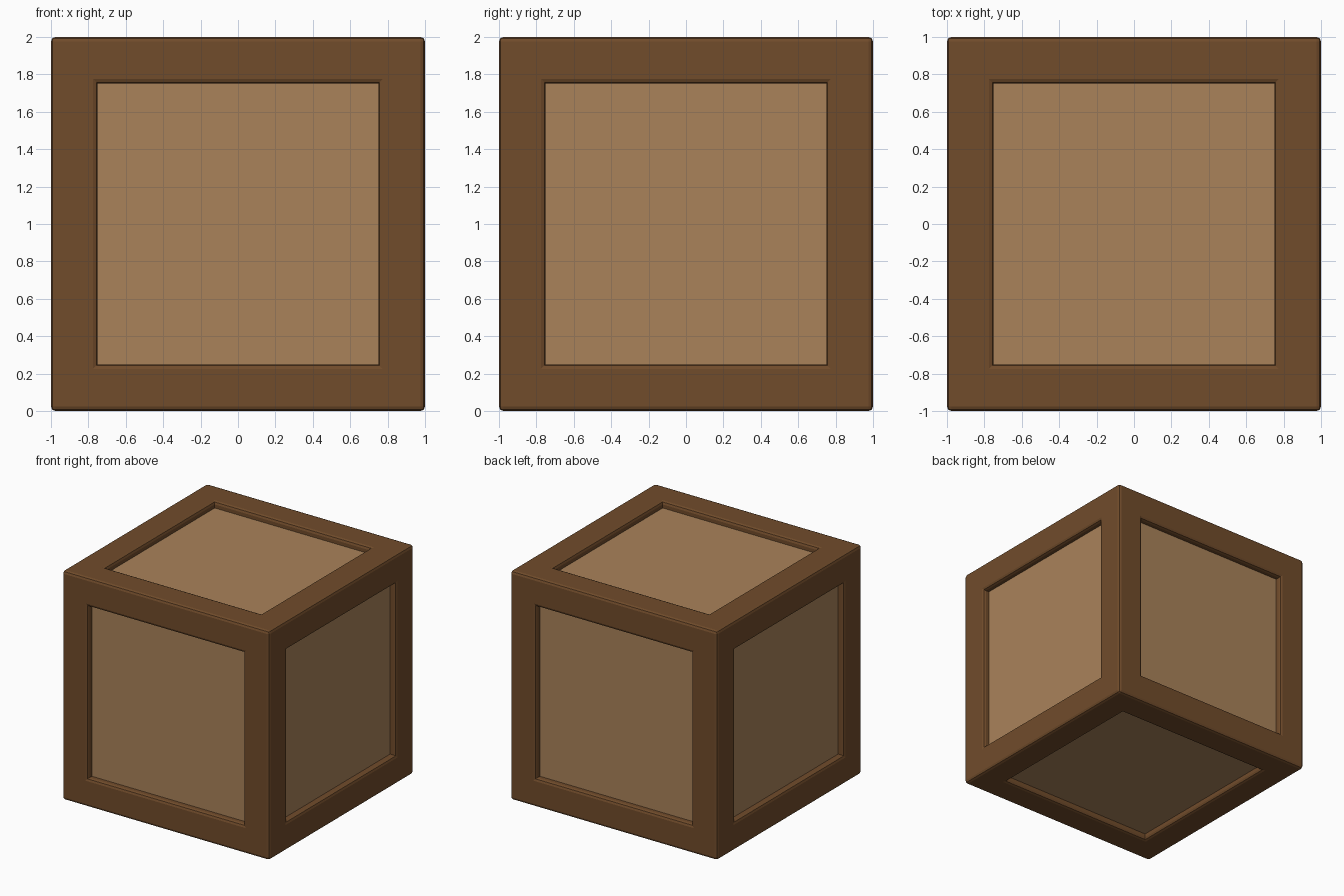
import bpy, bmesh
from mathutils import Matrix

if "Cube" in bpy.data.objects:
    bpy.data.objects.remove(bpy.data.objects["Cube"])

SIZE, FRAME, DEPTH, BEVEL = 2.0, 0.25, 0.055, 0.024


def material(name, rgb):
    m = bpy.data.materials.new(name)
    m.diffuse_color = (*rgb, 1)
    m.use_nodes = True
    m.node_tree.nodes["Principled BSDF"].inputs["Base Color"].default_value = m.diffuse_color
    return m


# Crate body: each side inset to a frame, then pushed in as a panel
bm = bmesh.new()
bmesh.ops.create_cube(bm, size=SIZE, matrix=Matrix.Translation((0, 0, SIZE / 2)))
outer_edges = list(bm.edges)
panels = list(bm.faces)
bmesh.ops.inset_individual(bm, faces=panels, thickness=FRAME, depth=0, use_even_offset=True)
rim_mids = [(e.verts[0].co + e.verts[1].co) / 2 for f in panels for e in f.edges]
bmesh.ops.inset_individual(bm, faces=panels, thickness=0, depth=-DEPTH)

# Panel faces get the lighter wood
for f in panels:
    f.material_index = 1

# Rounded outer edges and softened rims
rims = [e for e in bm.edges
        if any(((e.verts[0].co + e.verts[1].co) / 2 - k).length < 1e-4 for k in rim_mids)]
bmesh.ops.bevel(bm, geom=list(set(outer_edges + rims)), offset=BEVEL,
                offset_type='OFFSET', segments=2, profile=0.5,
                affect='EDGES', material=-1)
bmesh.ops.recalc_face_normals(bm, faces=bm.faces)

mesh = bpy.data.meshes.new("wooden_crate")
bm.to_mesh(mesh)
bm.free()
mesh.materials.append(material("dark wood frame", (0.165, 0.072, 0.024)))
mesh.materials.append(material("light wood panel", (0.40, 0.225, 0.102)))
crate = bpy.data.objects.new("wooden_crate", mesh)
bpy.context.collection.objects.link(crate)
